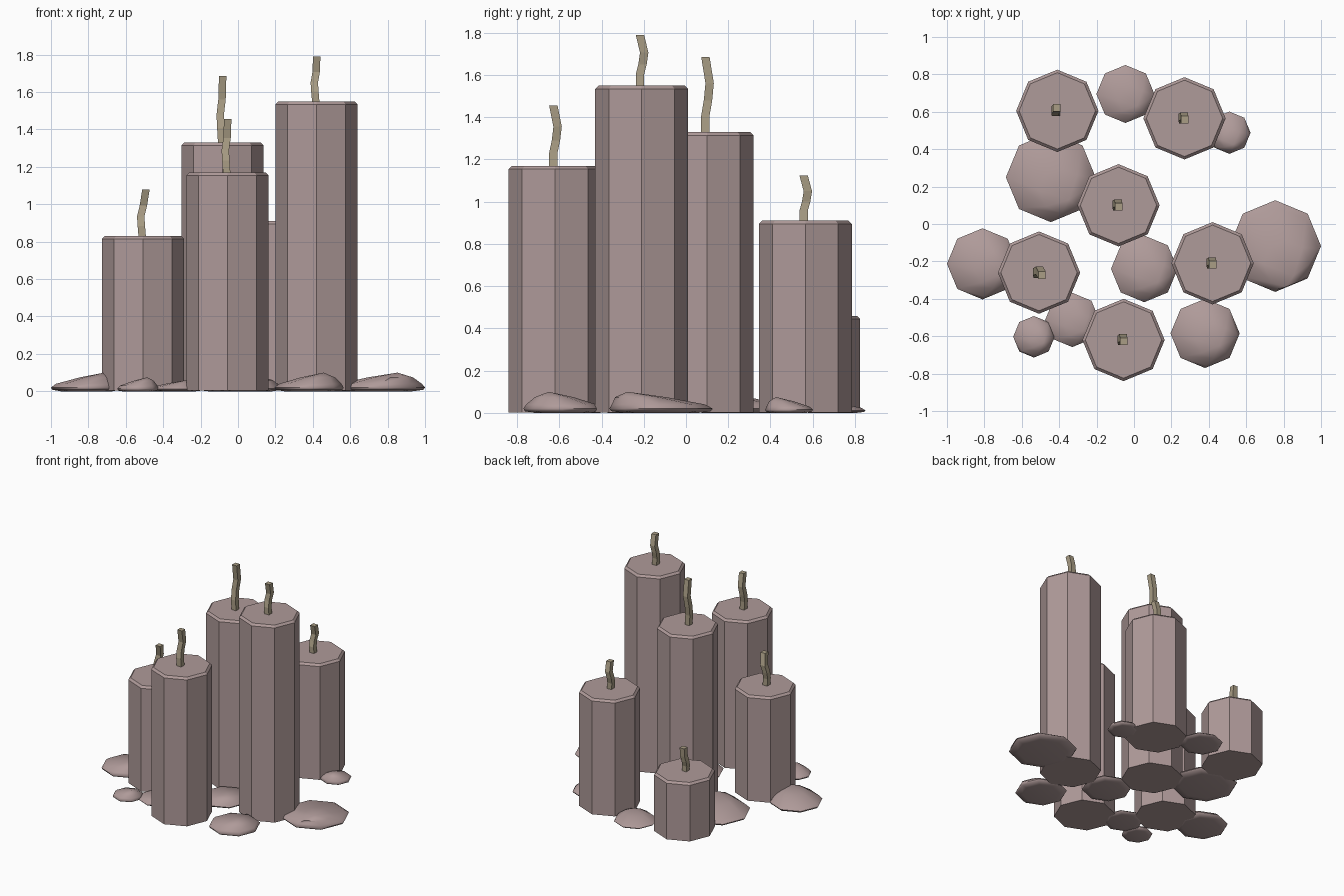
import bpy, bmesh
from math import cos, sin, pi, radians
from mathutils import Vector

if "Cube" in bpy.data.objects:
    bpy.data.objects.remove(bpy.data.objects["Cube"], do_unlink=True)


def material(name, rgb):
    mat = bpy.data.materials.new(name)
    mat.use_nodes = True
    mat.diffuse_color = (*rgb, 1)
    mat.node_tree.nodes["Principled BSDF"].inputs["Base Color"].default_value = (*rgb, 1)
    return mat


WAX = material("dusty pink wax", (0.43, 0.325, 0.32))
STRING = material("tan wick", (0.40, 0.34, 0.235))


def ring(center, radius, sides, turn=0.0):
    cx, cy, cz = center
    return [Vector((cx + radius * cos(turn + 2 * pi * i / sides),
                    cy + radius * sin(turn + 2 * pi * i / sides), cz)) for i in range(sides)]


def loft(name, rings, mat, location, tip=None):
    """Skin a stack of rings, capped flat or drawn up to a tip."""
    bm = bmesh.new()
    rows = [[bm.verts.new(p) for p in r] for r in rings]
    n = len(rows[0])
    for low, high in zip(rows, rows[1:]):
        for i in range(n):
            j = (i + 1) % n
            bm.faces.new((low[i], low[j], high[j], high[i]))
    bm.faces.new(rows[0][::-1])
    if tip:
        top = bm.verts.new(tip)
        for i in range(n):
            bm.faces.new((rows[-1][i], rows[-1][(i + 1) % n], top))
    else:
        bm.faces.new(rows[-1])
    bmesh.ops.recalc_face_normals(bm, faces=bm.faces)
    mesh = bpy.data.meshes.new(name)
    bm.to_mesh(mesh)
    bm.free()
    mesh.materials.append(mat)
    obj = bpy.data.objects.new(name, mesh)
    obj.location = location
    bpy.context.collection.objects.link(obj)
    return obj


# Candles: octagonal columns with a narrow chamfer around the top
R = 0.22


def candle(name, x, y, height, wick_height, lean_x=0.005, lean_y=0.0):
    loft(name, [ring((0, 0, 0.003), R, 8),
                ring((0, 0, height - 0.016), R, 8),
                ring((0, 0, height), R - 0.016, 8)], WAX, (x, y, 0))
    # Crooked square wick: bows to one side, then leans back
    bends = [(0, 0, -0.02), (-0.005, 0, 0.22), (-0.008, 0.012, 0.42),
             (0.3 * lean_x, 0.02, 0.65), (lean_x, lean_y, 1)]
    loft(name + "_wick",
         [ring((bx, by, bz * wick_height), 0.028, 4, pi / 4) for bx, by, bz in bends],
         STRING, (x - 0.004, y - 0.008, height))


candle("tallest_candle", 0.42, -0.21, 1.55, 0.24)
candle("middle_candle", -0.083, 0.10, 1.33, 0.355)
candle("front_candle", -0.056, -0.62, 1.17, 0.285)
candle("back_right_side_candle", 0.27, 0.565, 0.91, 0.215)
candle("left_side_candle", -0.508, -0.26, 0.83, 0.25, 0.02, -0.005)
candle("shortest_candle", -0.41, 0.605, 0.46, 0.19, 0.0, 0.025)


# Wax puddles: flattened blobs with an off-centre peak
def puddle(name, x, y, r, height, px, py):
    peak = Vector((px * r, py * r, 0))

    def layer(spread, z, shift):
        return ring((peak.x * shift, peak.y * shift, z * height), r * spread, 8)

    obj = loft(name, [layer(0.72, 0.0, 0), layer(0.96, 0.08, 0), layer(1.0, 0.2, 0),
                      layer(0.9, 0.4, 0.08), layer(0.5, 0.74, 0.6)],
               WAX, (x, y, 0), tip=(peak.x, peak.y, height))
    bpy.ops.object.select_all(action='DESELECT')
    obj.select_set(True)
    bpy.context.view_layer.objects.active = obj
    bpy.ops.object.shade_smooth_by_angle(angle=radians(60))


puddle("back_puddle", -0.046, 0.695, 0.155, 0.06, 0.4, -0.4)
puddle("small_back_puddle", 0.51, 0.488, 0.113, 0.075, 0.2, -0.55)
puddle("large_left_puddle", -0.445, 0.25, 0.24, 0.1, 0.4, -0.5)
puddle("large_right_puddle", 0.755, -0.118, 0.245, 0.1, 0.4, -0.65)
puddle("outer_left_puddle", -0.81, -0.213, 0.19, 0.1, 0.5, -0.3)
puddle("inner_puddle", 0.055, -0.24, 0.178, 0.08, 0.4, -0.4)
puddle("front_right_puddle", 0.38, -0.585, 0.185, 0.1, 0.42, -0.35)
puddle("front_left_puddle", -0.33, -0.513, 0.145, 0.06, 0.4, -0.4)
puddle("small_front_puddle", -0.535, -0.603, 0.111, 0.075, 0.45, -0.3)
